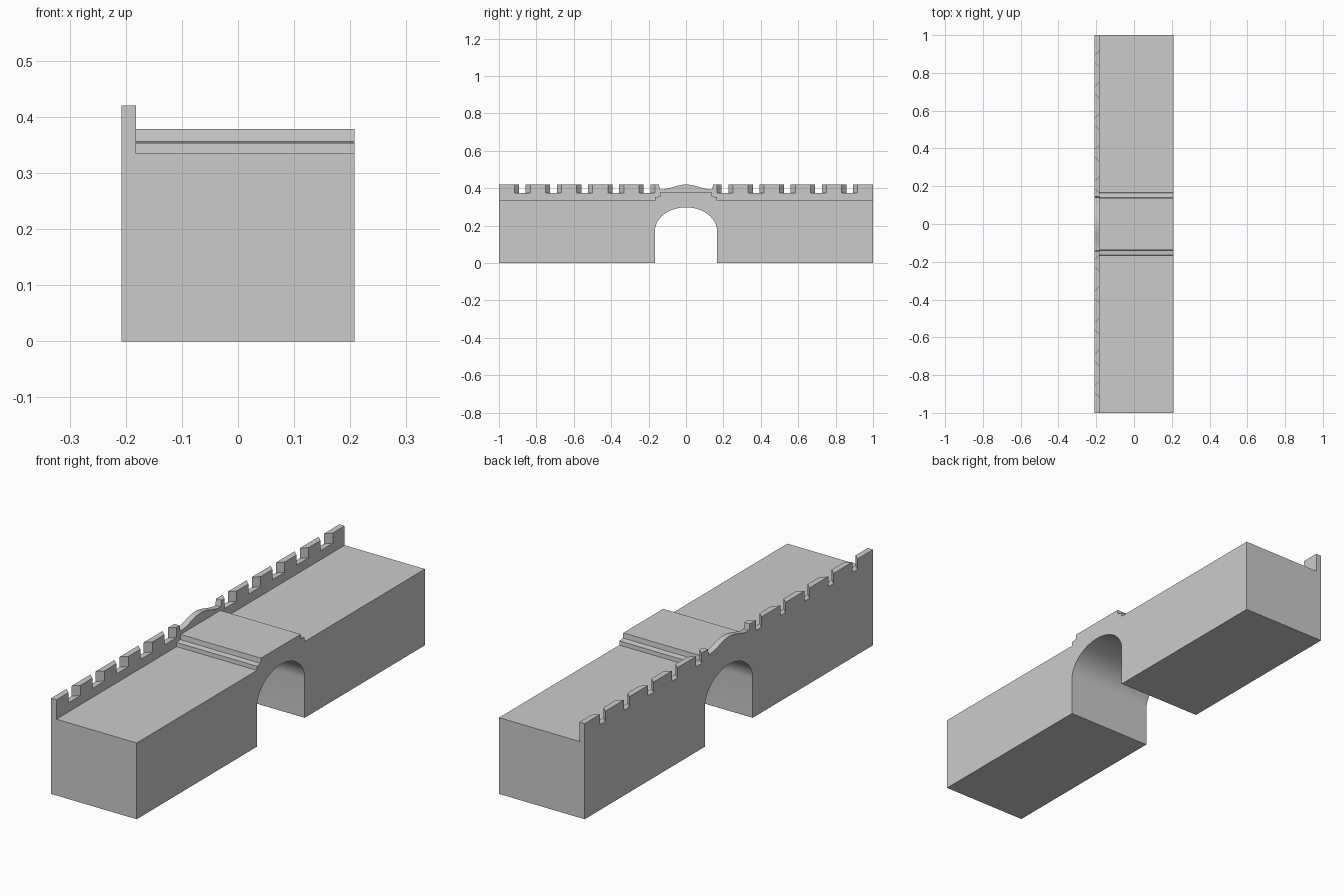
import bpy, bmesh, math

if "Cube" in bpy.data.objects:
    bpy.data.objects.remove(bpy.data.objects["Cube"])

X_OUT, X_IN, X_RIGHT = -0.208, -0.182, 0.208   # outer face, parapet inner face, right face
TOP, SILL, DECK = 0.42, 0.375, 0.335


def mirrored(half):
    """Half profile running from y=0 outwards -> full profile from -y to +y."""
    left = [(-y, z) for y, z in reversed(half)]
    return left + (half[1:] if half[0][0] == 0 else half)


def parapet_profile(gap):
    """Raised centre, then five battlement gaps of the given width per side."""
    pts = []
    for i in range(9):
        t = i / 8
        pts.append((0.14 * t, 0.393 + 0.027 * (0.5 + 0.5 * math.cos(math.pi * t))))
    pts += [(0.145, TOP)]
    for k in range(5):
        c = 0.2083 + k / 6
        a, b = c - gap / 2, c + gap / 2
        pts += [(a, TOP), (a, SILL), (b, SILL), (b, TOP)]
    return mirrored(pts + [(1, TOP)])


# Walkway: flat, with two steps up over the arch
deck = mirrored([(0.138, 0.378), (0.14, 0.356), (0.165, 0.353), (0.166, DECK), (1, DECK)])

# Arched passage, drawn from +y to -y along the ground
N = 24
arch = [(1, 0), (0.166, 0)]
arch += [(0.166 * math.cos(math.pi * i / N), 0.172 + 0.126 * math.sin(math.pi * i / N))
         for i in range(N + 1)]
arch += [(-0.166, 0), (-1, 0)]

bm = bmesh.new()


def row(profile, x):
    return [bm.verts.new((x, y, z)) for y, z in profile]


def strip(a, b):
    for i in range(len(a) - 1):
        bm.faces.new((a[i], a[i + 1], b[i + 1], b[i]))


# Gaps are narrow outside and splay wide towards the walkway
top_out = row(parapet_profile(0.036), X_OUT)
top_in = row(parapet_profile(0.085), X_IN)
deck_in, deck_right = row(deck, X_IN), row(deck, X_RIGHT)
arch_out, arch_right = row(arch, X_OUT), row(arch, X_RIGHT)

strip(top_out, top_in)            # parapet top and gap sides
strip(deck_in, deck_right)        # walkway surface
strip(arch_out, arch_right)       # underside and passage
bm.faces.new(top_out + arch_out)              # outer wall
bm.faces.new(top_in + deck_in[::-1])          # parapet inner face
bm.faces.new(deck_right + arch_right)         # right wall
for t, a in ((0, -1), (-1, 0)):               # end faces
    bm.faces.new((top_out[t], top_in[t], deck_in[t], deck_right[t],
                  arch_right[a], arch_out[a]))

bmesh.ops.recalc_face_normals(bm, faces=bm.faces)
big = [f for f in bm.faces if len(f.verts) > 4]
bmesh.ops.triangulate(bm, faces=big, ngon_method='EAR_CLIP')

mesh = bpy.data.meshes.new("battlement_bridge")
bm.to_mesh(mesh)
bm.free()
wall = bpy.data.objects.new("battlement_bridge", mesh)
bpy.context.collection.objects.link(wall)
bpy.context.view_layer.objects.active = wall
wall.select_set(True)
bpy.ops.object.shade_smooth_by_angle(angle=math.radians(30))
